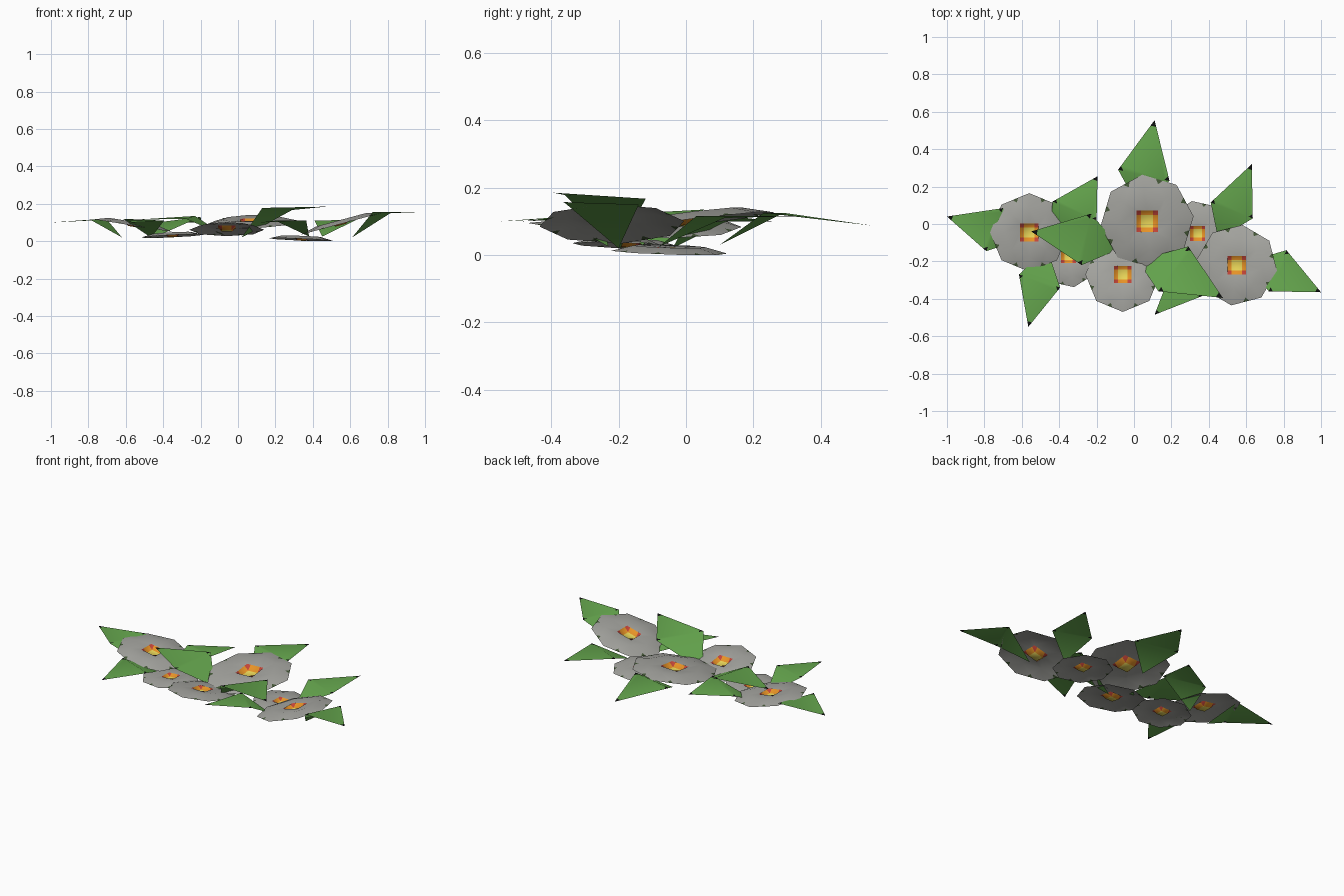
import bpy, math
from mathutils import Vector

if "Cube" in bpy.data.objects:
    bpy.data.objects.remove(bpy.data.objects["Cube"])


def mat(name, c):
    m = bpy.data.materials.new(name)
    m.diffuse_color = (*c, 1)
    m.use_nodes = True
    m.node_tree.nodes["Principled BSDF"].inputs["Base Color"].default_value = m.diffuse_color
    return m


PETAL = mat("petal grey", (.38, .38, .355))
NOTCH = mat("dark green", (.06, .10, .04))
YELLOW = mat("yellow", (.83, .68, .10))
ORANGE = mat("orange", (.83, .30, .02))
RED = mat("red", (.55, .06, .04))
LEAF = mat("leaf green", (.13, .38, .075))
BLACK = mat("black", (.004, .005, .004))


def build(name, verts, faces, ids, mats):
    me = bpy.data.meshes.new(name)
    me.from_pydata(verts, [], faces)
    for m in mats:
        me.materials.append(m)
    for p, i in zip(me.polygons, ids):
        p.material_index = i
        p.use_smooth = True
    ob = bpy.data.objects.new(name, me)
    bpy.context.collection.objects.link(ob)


def flower(x, y, z, r, gx, gy, turn):
    """Tilted eight-sided flower: sunken square centre, raised middle, drooping rim."""
    def at(dx, dy, h):
        return Vector((x + dx, y + dy, z + gx * dx + gy * dy + h))

    def ring(rad, h, t=turn):
        return [at(rad * math.cos(math.radians(t + 45 * i)),
                   rad * math.sin(math.radians(t + 45 * i)), h) for i in range(8)]
    s = .23 * r
    hole = [at(s * u, s * v, .1 * r) for u, v in
            [(1, 0), (1, 1), (0, 1), (-1, 1), (-1, 0), (-1, -1), (0, -1), (1, -1)]]
    mid, rim = ring(.62 * r, .13 * r), ring(r, .03 * r)
    V, F, I = hole + mid + rim, [], []
    for i in range(8):
        j = (i + 1) % 8
        F.append((i, 8 + i, 8 + j, j))
        a, b = rim[i].lerp(rim[j], .40), rim[i].lerp(rim[j], .60)
        m = a.lerp(b, .5).lerp((mid[i] + mid[j]) / 2, .28)
        n = len(V)
        V += [a, m, b]
        F += [(8 + i, 16 + i, n, n + 1), (8 + i, n + 1, 8 + j),
              (8 + j, n + 1, n + 2, 16 + j), (n, n + 2, n + 1)]
        I += [0, 0, 0, 0, 1]
    build("flower_petals", V, F, I, [PETAL, NOTCH])
    # sunken coloured centre
    g = [-s, -.13 * r, .13 * r, s]
    V = [at(u, v, .1 * r if max(abs(u), abs(v)) > .2 * r else 0) for v in g for u in g]
    F, I = [], []
    for q in range(9):
        c, w = q % 3, q // 3
        k = w * 4 + c
        F.append((k, k + 1, k + 5, k + 4))
        I.append((c != 1) + (w != 1))
    build("flower_centre", V, F, I, [YELLOW, ORANGE, RED])


def leaf(tip, left, right, base):
    """Kite bent across its widest line, with dark corners."""
    t, l, r, b = map(Vector, (tip, left, right, base))
    V = [t, t.lerp(l, .11), t.lerp(r, .11),
         l.lerp(t, .08), l, l.lerp(r, .10),
         r.lerp(t, .08), r, r.lerp(l, .10), b]
    F = [(0, 1, 2), (1, 3, 5, 8, 6, 2), (3, 4, 5), (6, 8, 7), (4, 9, 7, 8, 5)]
    # keep every leaf facing up
    if (l - t).cross(r - t).z < 0:
        F = [f[::-1] for f in F]
    build("leaf", V, F, [1, 0, 1, 1, 0], [LEAF, BLACK])


# flowers: centre, radius, slope in x and y, rotation
for f in [(-.56, -.045, .077, .21, -.16, 0, 0),
          (.07, .015, .09, .25, .04, .12, 6),
          (-.06, -.27, .055, .2, .0, -.17, 0),
          (.55, -.22, .086, .217, .27, 0, -8),
          (.34, -.05, .003, .175, -.04, -.03, 10),
          (-.35, -.17, .022, .17, .05, -.04, 10)]:
    flower(*f)

# leaves: tip, two side corners, base
for q in [((-1, .04, .10), (-.79, -.145, .115), (-.70, .085, .115), (-.62, -.09, .02)),
          ((-.565, -.55, .10), (-.395, -.34, .11), (-.615, -.27, .12), (-.465, -.13, .02)),
          ((-.55, -.04, .115), (-.28, -.22, .12), (-.23, .055, .135), (-.07, -.13, .03)),
          ((-.195, .255, .10), (-.435, .12, .10), (-.2, .02, .13), (-.45, -.04, .02)),
          ((.11, .555, .087), (-.085, .29, .125), (.19, .23, .125), (.02, .1, .03)),
          ((.63, .32, .115), (.41, .115, .11), (.635, .03, .115), (.45, -.08, .025)),
          ((1, -.365, .157), (.815, -.14, .15), (.72, -.36, .155), (.61, -.2, .02)),
          ((.475, -.395, .185), (.29, -.12, .167), (.13, -.36, .178), (.02, -.195, .02)),
          ((.11, -.485, .10), (.365, -.385, .11), (.2, -.25, .11), (.38, -.23, .025))]:
    leaf(*q)
